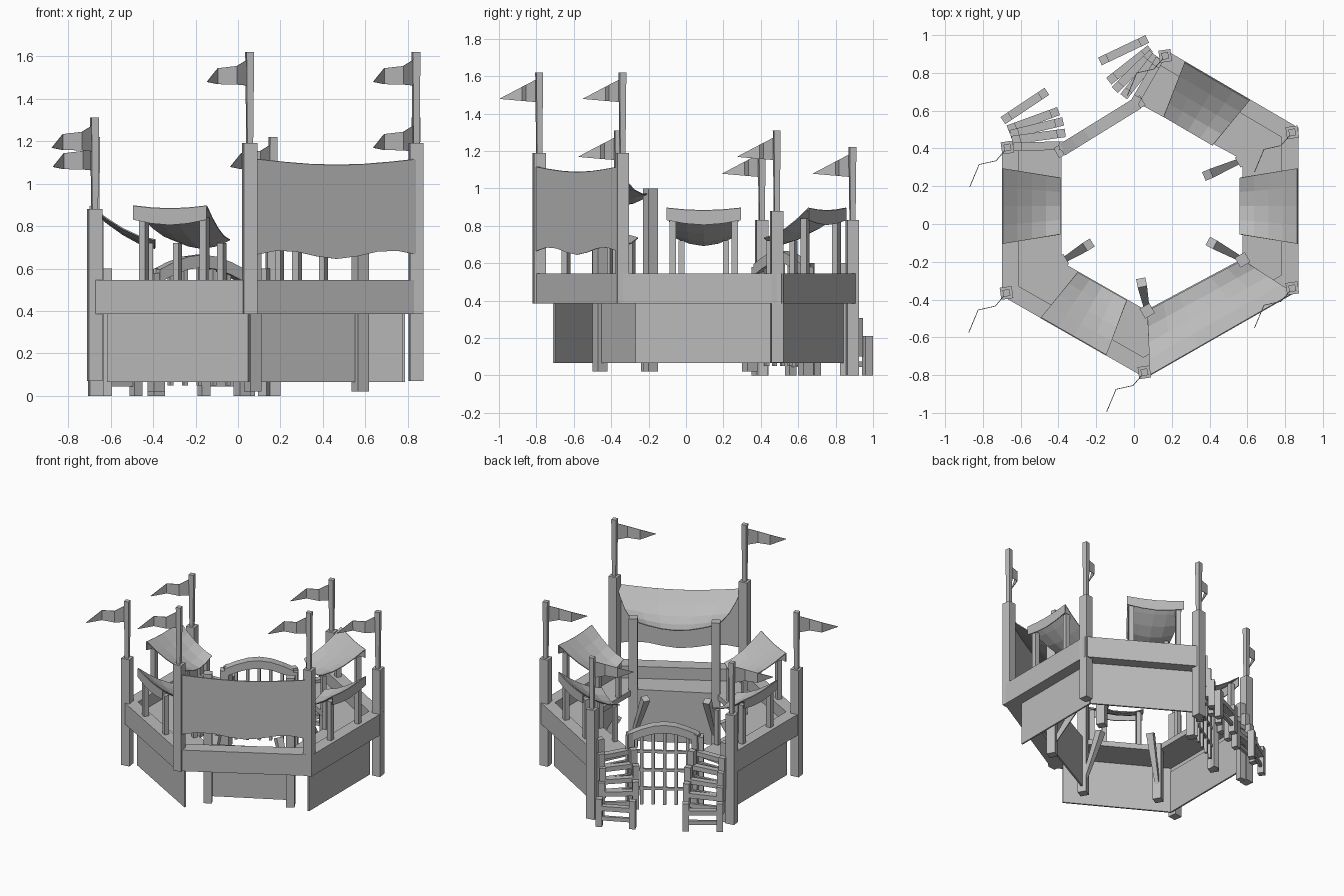
import bpy, bmesh, math
from mathutils import Vector as V

cube = bpy.data.objects.get("Cube")
if cube:
    bpy.data.objects.remove(cube)

mat = bpy.data.materials.new("plain_grey")
mat.use_nodes = True
GREY = (0.5, 0.5, 0.5, 1)
mat.diffuse_color = GREY
mat.node_tree.nodes["Principled BSDF"].inputs["Base Color"].default_value = GREY


def make(name, verts, faces, thick=0):
    me = bpy.data.meshes.new(name)
    me.from_pydata([tuple(v) for v in verts], [], faces)
    bm = bmesh.new()
    bm.from_mesh(me)
    bmesh.ops.recalc_face_normals(bm, faces=bm.faces)
    bm.to_mesh(me)
    bm.free()
    me.materials.append(mat)
    ob = bpy.data.objects.new(name, me)
    bpy.context.collection.objects.link(ob)
    if thick:
        mod = ob.modifiers.new("cloth", 'SOLIDIFY')
        mod.thickness = thick
        mod.offset = 0
    return ob


def loft(name, low, high):
    """Closed solid between two matching rings."""
    n = len(low)
    sides = [(i, (i + 1) % n, (i + 1) % n + n, i + n) for i in range(n)]
    return make(name, low + high, sides + [tuple(range(n)), tuple(range(n, 2 * n))])


def prism(name, ring, z0, z1):
    return loft(name, [V((p[0], p[1], z0)) for p in ring], [V((p[0], p[1], z1)) for p in ring])


def square(c, s, ang):
    return [V((c[0] + s * .7071 * math.cos(ang + math.pi / 4 + k * math.pi / 2),
               c[1] + s * .7071 * math.sin(ang + math.pi / 4 + k * math.pi / 2))) for k in range(4)]


def post(name, c, s, z0, z1, ang=0):
    return prism(name, square(c, s, ang), z0, z1)


def bar(name, p, q, w, h, w2=None, h2=None):
    """Beam from p to q, optionally growing towards q."""
    p, q = V(p), V(q)
    d = (q - p).normalized()
    side = d.cross(V((0, 0, 1))).normalized()
    up = side.cross(d)
    ring = lambda c, a, b: [c + side * a * i / 2 + up * b * j / 2
                            for i, j in ((-1, -1), (1, -1), (1, 1), (-1, 1))]
    return loft(name, ring(p, w, h), ring(q, w2 or w, h2 or h))


def sheet(name, fn, nu, nv, thick=.006):
    """Cloth grid from a function of u and v, both 0 to 1."""
    verts = [fn(u / nu, v / nv) for v in range(nv + 1) for u in range(nu + 1)]
    w = nu + 1
    faces = [(v * w + u, v * w + u + 1, v * w + w + u + 1, v * w + w + u)
             for v in range(nv) for u in range(nu)]
    return make(name, verts, faces, thick)


def xyz(p, z):
    return V((p[0], p[1], z))


# Corner plan: outer edge, inner side of parapet, inner deck edge, tower posts
outer = dict(a=(.06, -.815), b=(.87, -.35), c=(.87, .51), d=(.17, .92), e=(-.70, .42), f=(-.70, -.38))
mid = dict(a=(.05, -.705), b=(.78, -.27), c=(.78, .46), d=(.12, .85), e=(-.61, .41), f=(-.61, -.33))
inner = dict(a=(.07, -.46), b=(.575, -.19), c=(.575, .34), d=(.02, .64), e=(-.385, .39), f=(-.385, -.2))
towers = dict(a=(.055, -.785), b=(.838, -.34), c=(.838, .485), d=(.165, .89), e=(-.67, .405), f=(-.675, -.365))
outer, mid, inner, towers = [{k: V(p) for k, p in g.items()} for g in (outer, mid, inner, towers)]
SIDES = ["ef", "fa", "ab", "bc", "cd"]
PARAPET, DECK, FLOOR = .545, .455, .385

# Parapet beams, walkway decks and lower wall panels
for s, t in SIDES:
    prism("parapet_" + s + t, [outer[s], outer[t], mid[t], mid[s]], FLOOR, PARAPET)
    prism("deck_" + s + t, [mid[s], mid[t], inner[t], inner[s]], DECK - .04, DECK)
    low, top, line = (.065, DECK, inner) if s + t == "ab" else (.065, FLOOR, mid)
    z = (low + top) / 2
    bar("wall_panel_" + s + t, xyz(line[s], z), xyz(line[t], z), .012, top - low)

# Tower posts, poles and pennants
heights = dict(a=(FLOOR, 1.19, 1.62), b=(FLOOR, 1.19, 1.62), c=(.07, .88, 1.31),
               d=(0, .83, 1.22), e=(0, .83, 1.22), f=(.07, .88, 1.31))
wave = [(0, 0), (-.06, -.07), (-.15, -.09), (-.2, -.21)]
for k, (z0, z1, z2) in heights.items():
    c = towers[k]
    post("tower_post_" + k, c, .064, z0, z1, math.radians(8))
    loft("flag_pole_" + k, [xyz(p, z1) for p in square(c, .028, .2)],
         [xyz(p, z2) for p in square(c, .036, .2)])

    def pennant(u, v):
        off = V(wave[round(u * 3)])
        t = -off.y / .21
        top, low = z2 - .03 - .11 * t, z2 - .16 + .018 * t
        return xyz(c + off, top + (low - top) * v)
    sheet("pennant_" + k, pennant, 3, 1, .004)

# Inner posts: tall under the big awning, short elsewhere
for k, p in inner.items():
    top = 1.0 if k in "ab" else .58 if k in "de" else DECK
    post("inner_post_" + k, p, .06, 0 if k in "de" else .02, top, math.radians(30))

# Torches leaning in from the inner posts
for k, e in dict(a=(.04, -.31), b=(.41, -.1), c=(.39, .26), f=(-.24, -.11)).items():
    bar("torch_" + k, xyz(inner[k], .1), xyz(e, .46), .025, .025, .05, .05)

# Small awnings with a drop on the outer side and four thin poles
for name, cx in (("ef", (-.695, .095)), ("fa", (-.32, -.595)), ("bc", (.865, .095)), ("cd", (.44, .755))):
    s, t = name
    d = (outer[t] - outer[s]).normalized()
    n = V((-d.y, d.x))
    c = V(cx)

    def roof(u, v):
        width = .40 - .10 * v
        z = .895 - .16 * (1 - (1 - v) ** 1.6) - .045 * math.sin(math.pi * u) * (.3 + .6 * v)
        return xyz(c + d * (u - .5) * width + n * v * .305, z)

    def drop(u, v):
        return roof(u, 0) - V((0, 0, (.065 + .012 * math.sin(math.pi * u)) * v))
    sheet("awning_" + name, roof, 4, 4)
    sheet("awning_drop_" + name, drop, 4, 1)
    for i in (-1, 1):
        post("awning_pole_outer", c + d * i * .165 + n * .04, .035, DECK, .84, math.atan2(d.y, d.x))
        post("awning_pole_inner", c + d * i * .12 + n * .28, .032, DECK, .72, math.atan2(d.y, d.x))

# Big awning: front banner hanging from the tall posts and a roof sloping inwards
pa, pb = V((.085, -.80)), V((.845, -.365))


def banner(u, v):
    top = 1.115 - .028 * math.sin(math.pi * u)
    low = .665 + .02 * math.sin(math.pi * 3 * u)
    return xyz(pa.lerp(pb, u), top + (low - top) * v)


def big_roof(u, v):
    a, b = pa.lerp(inner["a"], v), pb.lerp(inner["b"], v)
    z = 1.115 - .145 * v - .028 * math.sin(math.pi * u) * (1 + v) - .05 * math.sin(math.pi * v)
    return xyz(a.lerp(b, u), z)


sheet("front_banner", banner, 8, 2)
sheet("big_awning", big_roof, 6, 4)

# Gate: arched lintel and lattice of bars
ge, gd = inner["e"], inner["d"]
gn = V((ge.y - gd.y, gd.x - ge.x)).normalized() * .033
N = 6
arch = lambda u: .535 + .07 * math.sin(math.pi * u)
edge = [(i / N, arch(i / N)) for i in range(N + 1)] + [(i / N, arch(i / N) + .06) for i in range(N, -1, -1)]
loft("gate_arch", [xyz(ge.lerp(gd, u) - gn, z) for u, z in edge],
     [xyz(ge.lerp(gd, u) + gn, z) for u, z in edge])
for i in range(1, 6):
    u = i / 6
    post("gate_bar", ge.lerp(gd, u), .02, .05, arch(u) + .01, math.radians(30))
for z in (.17, .31, .45):
    bar("gate_crossbar", xyz(ge, z), xyz(gd, z), .016, .02)

# Two curving stairs: each step turns from the ground plank to the deck end
stairs = dict(left=[(.05, .97), (.075, .895), (.125, .855), (-.16, .87), (-.10, .735), (.01, .655)],
              right=[(-.48, .69), (-.40, .555), (-.375, .415), (-.675, .56), (-.635, .49), (-.615, .41)])
turns = [0, .37, .56, .77, 1]
for side, pts in stairs.items():
    pts = [V(p) for p in pts]

    def along(k, t):
        a, b, c = pts[k:k + 3]
        return a.lerp(b, t * 2) if t < .5 else b.lerp(c, t * 2 - 1)
    for i, t in enumerate(turns):
        p, q = along(0, t), along(3, t)
        z = .14 + .08 * i
        ang = math.atan2(q.y - p.y, q.x - p.x)
        bar("stair_plank_" + side, xyz(p, z), xyz(q, z), .045, .035)
        bar("stair_brace_" + side, xyz(p, z - .08), xyz(q, z - .08), .02, .03)
        for e in (p, q):
            post("stair_post_" + side, e, .045, 0 if i in (0, 4) else z - .12, z + .07 + .0175 * i, ang)
